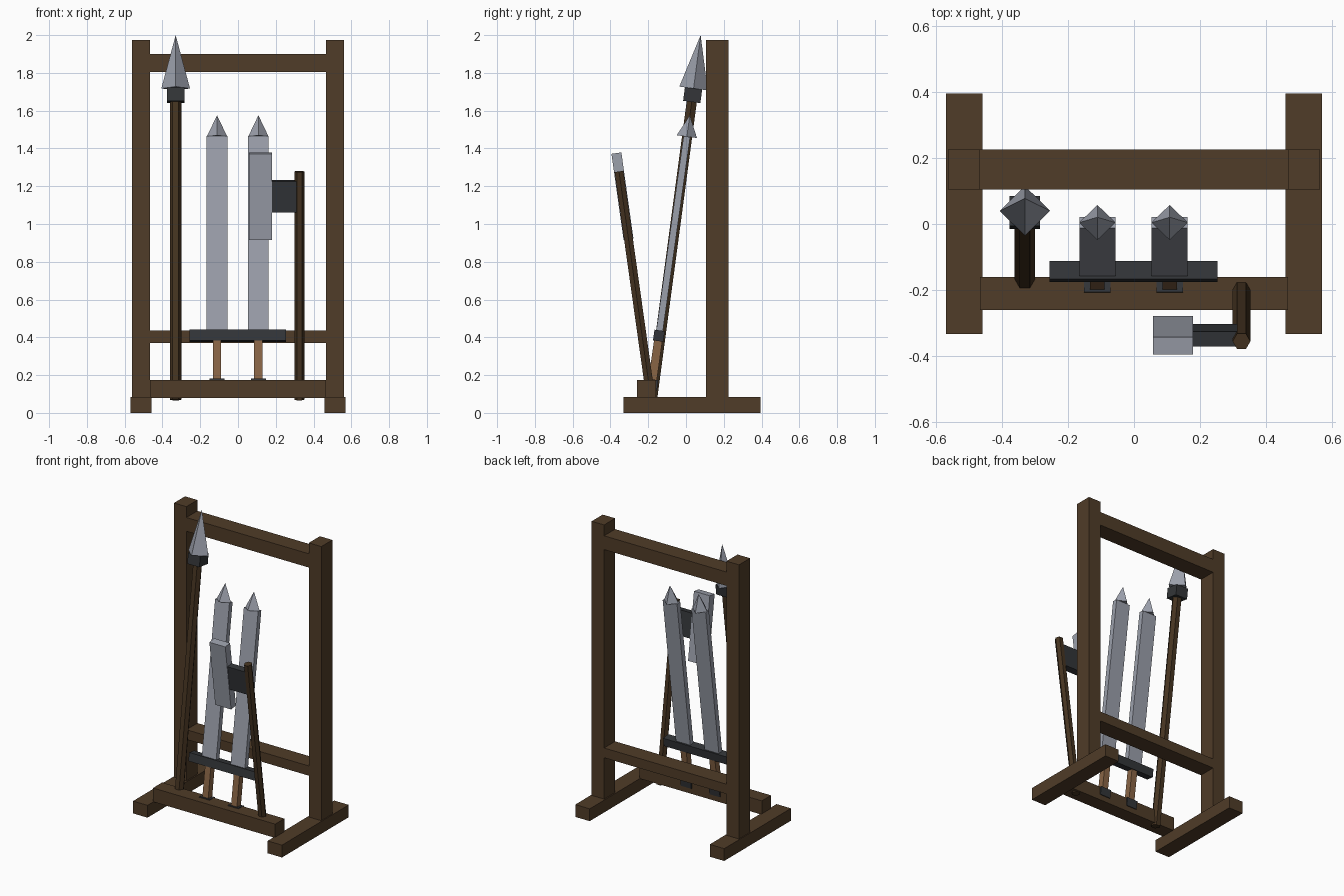
import bpy, bmesh, math
from mathutils import Matrix, Vector

cube = bpy.data.objects.get("Cube")
if cube:
    bpy.data.objects.remove(cube, do_unlink=True)


def material(name, rgb):
    m = bpy.data.materials.new(name)
    m.use_nodes = True
    m.diffuse_color = (*rgb, 1)
    bsdf = m.node_tree.nodes["Principled BSDF"]
    bsdf.inputs["Base Color"].default_value = (*rgb, 1)
    return m


frame_wood = material("frame wood", (0.08, 0.045, 0.021))
shaft_wood = material("shaft wood", (0.06, 0.034, 0.015))
grip_wood = material("grip wood", (0.25, 0.13, 0.06))
steel = material("steel", (0.33, 0.35, 0.41))
dark_iron = material("dark iron", (0.033, 0.036, 0.04))


def finish(name, bm, mat, place):
    mesh = bpy.data.meshes.new(name)
    bm.to_mesh(mesh)
    bm.free()
    mesh.materials.append(mat)
    ob = bpy.data.objects.new(name, mesh)
    ob.matrix_world = place
    bpy.context.collection.objects.link(ob)


def box(name, mat, xs, ys, zs, place=Matrix()):
    """Box between the given limits on each axis."""
    lo, hi = Vector((xs[0], ys[0], zs[0])), Vector((xs[1], ys[1], zs[1]))
    bm = bmesh.new()
    bmesh.ops.create_cube(bm, size=1, matrix=Matrix.Translation((lo + hi) / 2)
                          @ Matrix.Diagonal((*(hi - lo), 1)))
    finish(name, bm, mat, place)


def prism(name, mat, sides, r_bottom, r_top, z0, z1, place):
    """Cylinder or cone along the local z axis."""
    bm = bmesh.new()
    bmesh.ops.create_cone(bm, cap_ends=True, segments=sides, radius1=r_bottom,
                          radius2=r_top, depth=z1 - z0,
                          matrix=Matrix.Translation((0, 0, (z0 + z1) / 2))
                          @ Matrix.Rotation(math.pi / 2, 4, 'Z'))
    bmesh.ops.remove_doubles(bm, verts=bm.verts, dist=1e-5)
    finish(name, bm, mat, place)


def leaning(x, y, z, degrees):
    """Placement of a weapon whose top leans back by the angle."""
    return Matrix.Translation((x, y, z)) @ Matrix.Rotation(-math.radians(degrees), 4, 'X')


def half(w):
    return (-w / 2, w / 2)


# Rack frame
depth = (0.105, 0.225)
for side, s in (("left", 1), ("right", -1)):
    box(side + "_foot", frame_wood, sorted((s * 0.458, s * 0.568)), (-0.332, 0.395), (0, 0.085))
    box(side + "_post", frame_wood, sorted((s * 0.467, s * 0.562)), depth, (0.08, 1.975))
box("top_rail", frame_wood, half(0.94), depth, (1.805, 1.9))
box("lower_rail", frame_wood, half(0.94), depth, (0.37, 0.437))
box("front_rail", frame_wood, half(0.932), (-0.26, -0.16), (0.08, 0.175))

# Spear
p = leaning(-0.33, -0.18, 0.07, 7.6)
prism("spear_shaft", shaft_wood, 6, 0.031, 0.031, 0, 1.62, p)
box("spear_collar", dark_iron, half(0.092), half(0.092), (1.59, 1.662), p)
prism("spear_head", steel, 4, 0.076, 0, 1.662, 1.947, p)

# Pair of swords
for side, x in (("left", 0.108), ("right", -0.111)):
    p = leaning(x, -0.187, 0.1, 8)
    box(side + "_sword_pommel", dark_iron, half(0.08), half(0.06), (0.022, 0.078), p)
    box(side + "_sword_grip", grip_wood, half(0.044), half(0.044), (0.07, 0.29), p)
    box(side + "_sword_guard", dark_iron, half(0.29), half(0.055), (0.283, 0.34), p)
    box(side + "_sword_blade", steel, half(0.109), half(0.035), (0.33, 1.376), p)
    prism(side + "_sword_tip", steel, 4, 0.054, 0, 1.376, 1.49, p)

# Axe leaning forward
p = leaning(0.325, -0.185, 0.07, -8)
prism("axe_shaft", shaft_wood, 6, 0.027, 0.027, 0, 1.22, p)
box("axe_socket", dark_iron, (-0.15, 0), half(0.045), (1.003, 1.17), p)
box("axe_blade", steel, (-0.267, -0.146), half(0.053), (0.858, 1.318), p)
